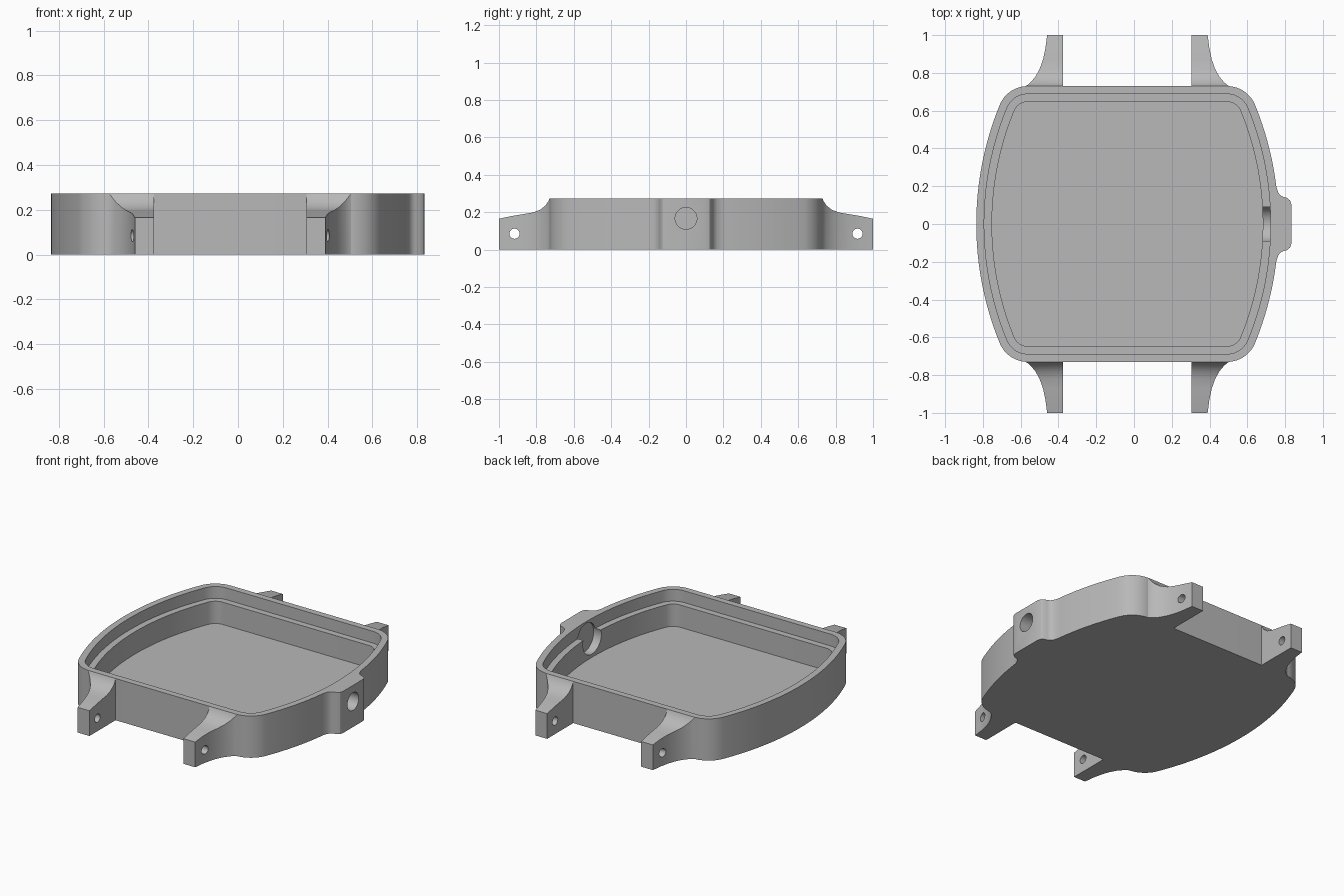
import bpy, bmesh, math
from mathutils import Matrix

if "Cube" in bpy.data.objects:
    bpy.data.objects.remove(bpy.data.objects["Cube"])

CX = -0.035            # centre line of the case body
TOP, LEDGE, FLOOR = 0.273, 0.196, 0.05
R, r, HALF_W, HALF_L = 1.665, 0.16, 0.80, 0.73

grey = bpy.data.materials.new("satin grey")
grey.diffuse_color = (0.48, 0.48, 0.48, 1)
grey.use_nodes = True
grey.node_tree.nodes["Principled BSDF"].inputs["Base Color"].default_value = grey.diffuse_color


def finish(name, bm):
    bmesh.ops.recalc_face_normals(bm, faces=bm.faces)
    me = bpy.data.meshes.new(name)
    bm.to_mesh(me)
    bm.free()
    me.materials.append(grey)
    ob = bpy.data.objects.new(name, me)
    bpy.context.collection.objects.link(ob)
    return ob


def prism(name, pts, z0, z1):
    bm = bmesh.new()
    lo = [bm.verts.new((x, y, z0)) for x, y in pts]
    hi = [bm.verts.new((x, y, z1)) for x, y in pts]
    bm.faces.new(lo)
    bm.faces.new(hi)
    n = len(pts)
    for i in range(n):
        j = (i + 1) % n
        bm.faces.new((lo[i], lo[j], hi[j], hi[i]))
    return finish(name, bm)


def rod_x(name, radius, x0, x1, y, z):
    bm = bmesh.new()
    m = Matrix.Translation(((x0 + x1) / 2, y, z)) @ Matrix.Rotation(math.pi / 2, 4, 'Y')
    bmesh.ops.create_cone(bm, cap_ends=True, segments=48, radius1=radius,
                          radius2=radius, depth=x1 - x0, matrix=m)
    return finish(name, bm)


def cut(ob, cutters):
    for c in cutters:
        mod = ob.modifiers.new("cut", 'BOOLEAN')
        mod.operation, mod.solver, mod.object = 'DIFFERENCE', 'EXACT', c
    dg = bpy.context.evaluated_depsgraph_get()
    me = bpy.data.meshes.new_from_object(ob.evaluated_get(dg))
    ob.modifiers.clear()
    ob.data = me
    for c in cutters:
        bpy.data.objects.remove(c)


def outline(d, guard=()):
    """Barrel outline moved inwards by d: bowed sides, rounded corners."""
    ax = HALF_W - R
    fy = HALF_L - r
    dx = math.sqrt((R - r) ** 2 - fy ** 2)
    a = math.atan2(fy, dx)
    side = [(ax + (R - d) * math.cos(a * i / 24), (R - d) * math.sin(a * i / 24))
            for i in range(25)]
    corner = []
    for i in range(1, 13):
        t = a + (math.pi / 2 - a) * i / 12
        corner.append((ax + dx + (r - d) * math.cos(t), fy + (r - d) * math.sin(t)))
    quarter = side + corner
    right = quarter
    if guard:
        right = list(guard) + [p for p in quarter if p[1] > guard[-1][1] + 0.005]
    half = [(x, -y) for x, y in reversed(right)] + [p for p in right if p[1] > 1e-6]
    left = [(-x, y) for x, y in reversed(quarter)]
    left += [(-x, -y) for x, y in quarter if y > 1e-6]
    return [(x + CX, y) for x, y in half + left]


# case body with the crown guard on the right
guard = [(0.868, 0.105), (0.861, 0.125), (0.845, 0.138), (0.825, 0.143),
         (0.810, 0.152), (0.798, 0.168), (0.789, 0.195)]
body = prism("case_body", outline(0, guard), 0, TOP)
cut(body, [
    prism("glass_seat_cutter", outline(0.042), LEDGE, 0.5),
    prism("cavity_cutter", outline(0.083), FLOOR, 0.4),
    rod_x("crown_bore_cutter", 0.058, 0.55, 1.0, 0, 0.167),
    rod_x("crown_counterbore_cutter", 0.095, 0.55, 0.735, 0, 0.167),
])

# strap lugs: stations of (y, outer x, top z)
stations = [(0.715, 0.54, 0.2725), (0.73, 0.54, 0.2725), (0.735, 0.53, 0.26),
            (0.75, 0.512, 0.237), (0.78, 0.487, 0.213), (0.82, 0.465, 0.198),
            (0.87, 0.447, 0.19), (0.93, 0.434, 0.18), (1.0, 0.425, 0.165)]
parts = [body]
for sx, xname in ((-1, "left"), (1, "right")):
    for sy, yname in ((-1, "front"), (1, "back")):
        bm = bmesh.new()
        rings = [[bm.verts.new((CX + sx * x, sy * y, z)) for x, z in
                  ((0.34, 0), (xo, 0), (xo, zt), (0.34, zt))]
                 for y, xo, zt in stations]
        bm.faces.new(rings[0])
        bm.faces.new(rings[-1])
        for p, q in zip(rings, rings[1:]):
            for i in range(4):
                j = (i + 1) % 4
                bm.faces.new((p[i], p[j], q[j], q[i]))
        lug = finish(f"strap_lug_{yname}_{xname}", bm)
        # spring bar hole
        cut(lug, [rod_x("pin_cutter", 0.027, CX + sx * 0.4 - 0.2,
                        CX + sx * 0.4 + 0.2, sy * 0.917, 0.085)])
        parts.append(lug)

# smooth curves, crisp edges
for ob in bpy.context.view_layer.objects:
    ob.select_set(ob in parts)
bpy.context.view_layer.objects.active = body
bpy.ops.object.shade_smooth_by_angle(angle=math.radians(30))
